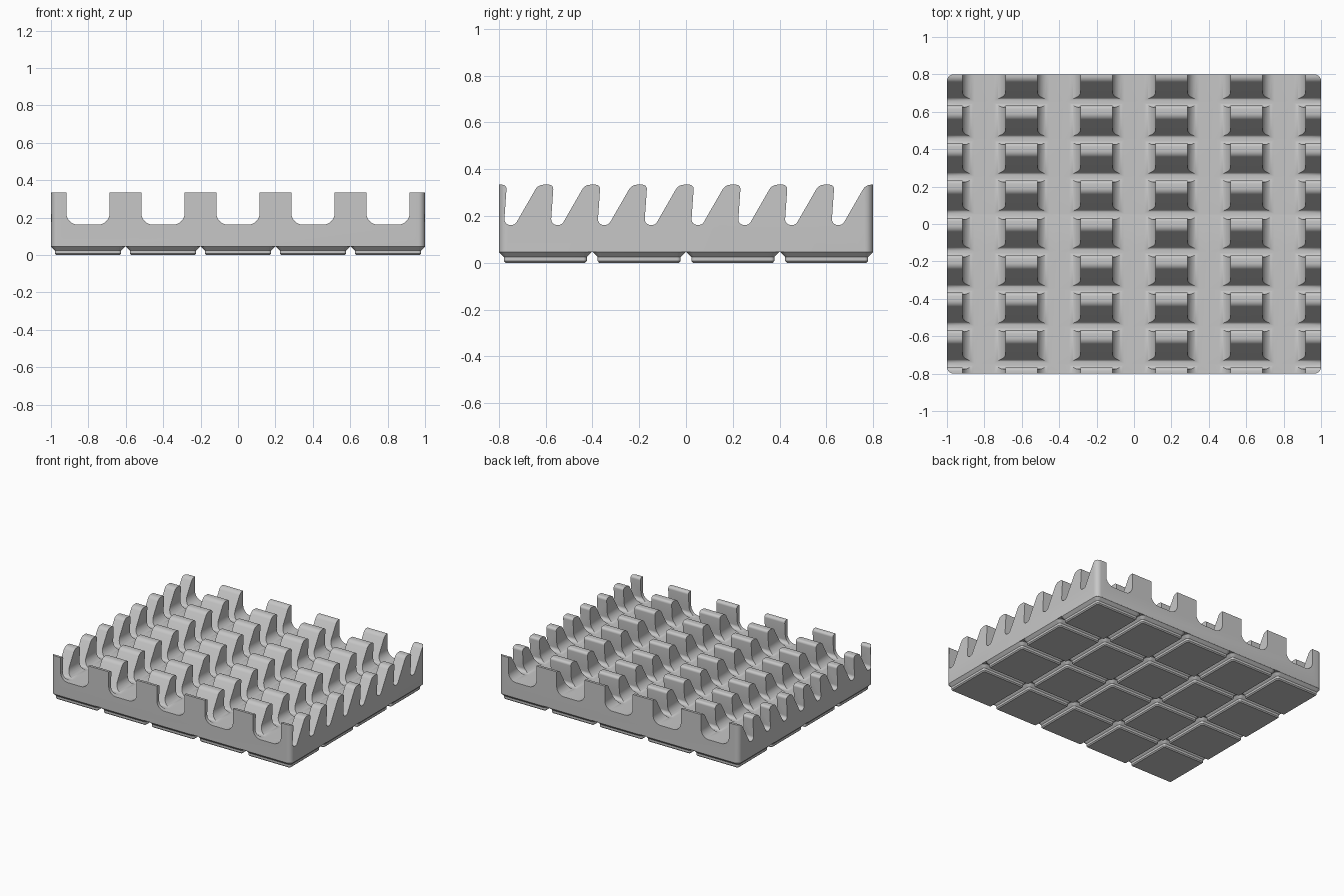
import bpy, bmesh
from math import sin, tan, radians
from mathutils import Vector

if "Cube" in bpy.data.objects:
    bpy.data.objects.remove(bpy.data.objects["Cube"])

UNIT = 0.401                    # pitch of the base grid
WIDTH, DEPTH = 2.0, 1.6
BASE, FLOOR, TOP = 0.047, 0.162, 0.334
COLOUR = (0.57, 0.57, 0.57, 1)

grey = bpy.data.materials.new("plain grey")
grey.use_nodes = True
grey.diffuse_color = COLOUR
grey.node_tree.nodes["Principled BSDF"].inputs["Base Color"].default_value = COLOUR


def rounded(corners, steps=6):
    """Closed outline from (u, v, radius) corners, each rounded by an arc."""
    out = []
    for i, (u, v, r) in enumerate(corners):
        p = Vector((u, v))
        if r == 0:
            out.append(p)
            continue
        a = (Vector(corners[i - 1][:2]) - p).normalized()
        b = (Vector(corners[(i + 1) % len(corners)][:2]) - p).normalized()
        half = a.angle(b) / 2
        centre = p + (a + b).normalized() * (r / sin(half))
        start = (p + a * (r / tan(half)) - centre).normalized()
        end = (p + b * (r / tan(half)) - centre).normalized()
        for k in range(steps + 1):
            out.append(centre + start.slerp(end, k / steps) * r)
    return out


def rectangle(w, d, r):
    return rounded([(-w / 2, -d / 2, r), (w / 2, -d / 2, r),
                    (w / 2, d / 2, r), (-w / 2, d / 2, r)])


def loft(name, sections):
    """Solid through a list of closed sections with equal point counts."""
    bm = bmesh.new()
    rings = [[bm.verts.new(p) for p in s] for s in sections]
    n = len(rings[0])
    for lo, hi in zip(rings, rings[1:]):
        for i in range(n):
            j = (i + 1) % n
            bm.faces.new((lo[i], lo[j], hi[j], hi[i]))
    bm.faces.new(rings[0][::-1])
    bm.faces.new(rings[-1])
    bmesh.ops.recalc_face_normals(bm, faces=bm.faces)
    mesh = bpy.data.meshes.new(name)
    bm.to_mesh(mesh)
    bm.free()
    mesh.materials.append(grey)
    ob = bpy.data.objects.new(name, mesh)
    bpy.context.collection.objects.link(ob)
    return ob


def activate(ob):
    bpy.ops.object.select_all(action='DESELECT')
    ob.select_set(True)
    bpy.context.view_layer.objects.active = ob


def combine(target, tool, operation):
    activate(target)
    mod = target.modifiers.new(operation.lower(), 'BOOLEAN')
    mod.operation, mod.object, mod.solver = operation, tool, 'EXACT'
    bpy.ops.object.modifier_apply(modifier=mod.name)
    bpy.data.objects.remove(tool)


# Body: rounded block trimmed to a row of slanted teeth
body = loft("rack_body", [[(p.x, p.y, z) for p in rectangle(WIDTH, DEPTH, 0.036)]
                          for z in (BASE, 0.5)])

comb = [(-0.95, 0, 0), (-0.95, TOP, 0)]
for k in range(8):
    y = -0.766 + 0.2 * k
    comb += [(y, TOP, 0.018), (y - 0.012, FLOOR, 0.024),
             (y + 0.035, FLOOR, 0.024), (y + 0.134, TOP, 0.04)]
comb += [(0.95, TOP, 0), (0.95, 0, 0)]
outline = rounded(comb)
teeth = loft("tooth_profile", [[(x, p.x, p.y) for p in outline] for x in (-1.1, 1.1)])
combine(body, teeth, 'INTERSECT')

# Channels running front to back
half = 0.116
channel = rounded([(-half, FLOOR, 0.063), (half, FLOOR, 0.063), (half, 0.6, 0), (-half, 0.6, 0)], 8)
for i in range(5):
    x = (i - 2) * UNIT
    cutter = loft("channel_cutter", [[(x + p.x, y, p.y) for p in channel] for y in (-1, 1)])
    combine(body, cutter, 'DIFFERENCE')

# Stepped feet under each grid cell: (height, inset, corner radius)
steps = [(0, 0.028, 0.008), (0.0076, 0.0205, 0.0153),
         (0.0248, 0.0205, 0.0153), (0.0453, 0, 0.036), (BASE, 0, 0.036)]
foot = loft("foot", [[(p.x, p.y, z) for p in rectangle(0.396 - 2 * s, 0.396 - 2 * s, r)]
                     for z, s, r in steps])

for ob in (body, foot):
    activate(ob)
    bpy.ops.object.shade_smooth_by_angle(angle=radians(30))

for i in range(5):
    for j in range(4):
        part = foot if i == j == 0 else foot.copy()
        if part is not foot:
            bpy.context.collection.objects.link(part)
        part.name = f"foot_{i + 1}_{j + 1}"
        part.location = ((i - 2) * UNIT, (j - 1.5) * UNIT, 0)
